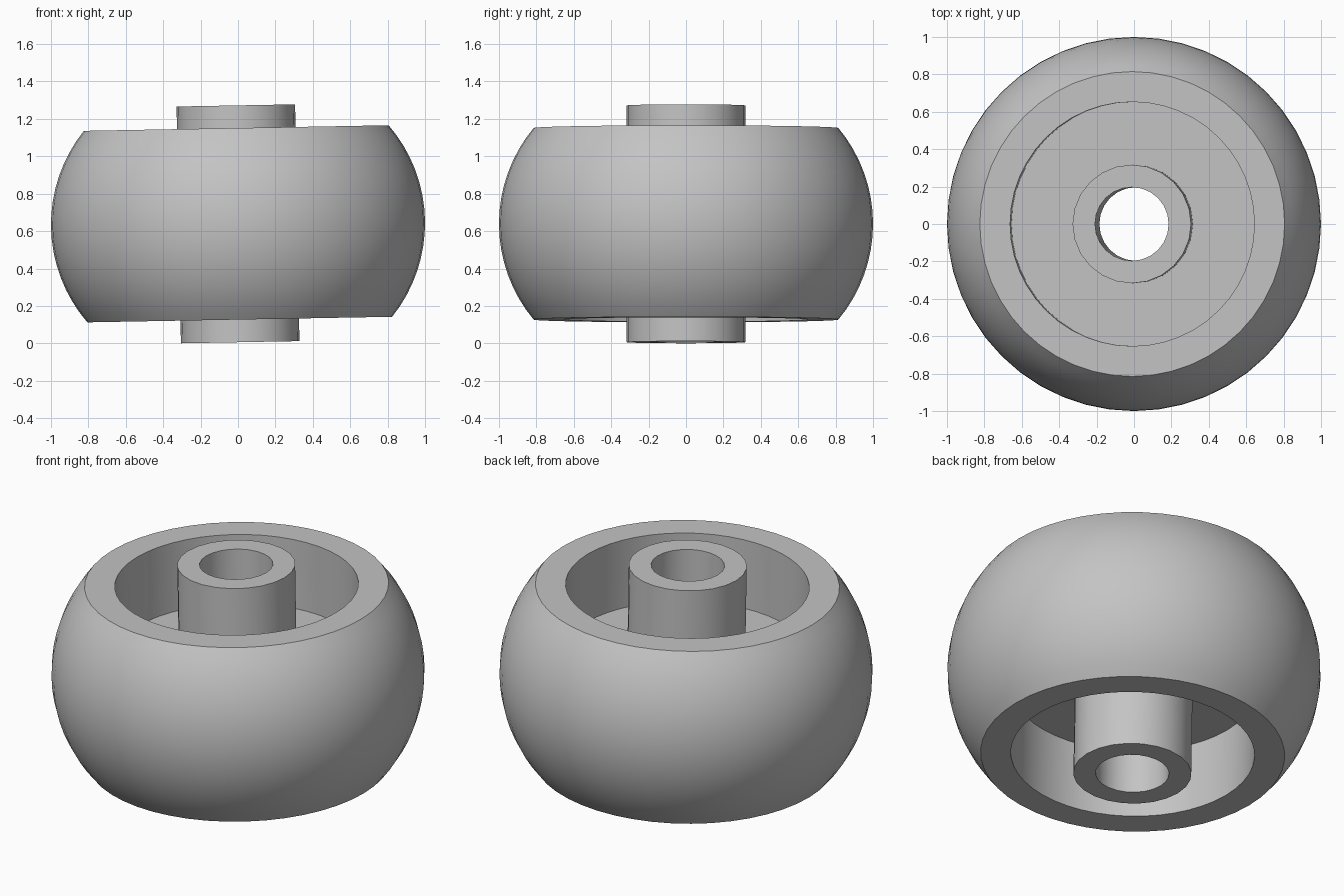
import bpy, bmesh, math

cube = bpy.data.objects.get("Cube")
if cube:
    bpy.data.objects.remove(cube, do_unlink=True)

CENTRE_Z = 0.639
TILT = math.radians(-1.05)   # the whole roller leans very slightly

grey = bpy.data.materials.new("plain grey")
grey.use_nodes = True
colour = (0.55, 0.55, 0.55, 1)
grey.diffuse_color = colour
grey.node_tree.nodes["Principled BSDF"].inputs["Base Color"].default_value = colour


def lathe(name, profile, sides):
    """Turn a closed (radius, height) profile around the axle."""
    bm = bmesh.new()
    verts = [bm.verts.new((r, 0, z)) for r, z in profile]
    edges = [bm.edges.new((v, verts[i - 1])) for i, v in enumerate(verts)]
    bmesh.ops.spin(bm, geom=verts + edges, cent=(0, 0, 0), axis=(0, 0, 1),
                   angle=math.tau, steps=sides, use_merge=True)
    bmesh.ops.remove_doubles(bm, verts=bm.verts, dist=1e-4)
    bmesh.ops.recalc_face_normals(bm, faces=bm.faces)
    mesh = bpy.data.meshes.new(name)
    bm.to_mesh(mesh)
    bm.free()
    obj = bpy.data.objects.new(name, mesh)
    bpy.context.collection.objects.link(obj)
    mesh.materials.append(grey)
    obj.location.z = CENTRE_Z
    obj.rotation_euler.y = TILT
    bpy.ops.object.select_all(action="DESELECT")
    obj.select_set(True)
    bpy.context.view_layer.objects.active = obj
    bpy.ops.object.shade_smooth_by_angle(angle=math.radians(30))
    return obj


# Wheel: barrel-shaped tread, recessed on both sides down to a central web
HALF_WIDTH, RIM_R, INNER_R, WEB_HALF = 0.512, 0.815, 0.653, 0.107
bulge = 1 - RIM_R
arc_r = (bulge ** 2 + HALF_WIDTH ** 2) / (2 * bulge)
arc_end = math.asin(HALF_WIDTH / arc_r)
STEPS = 16
tread = []
for i in range(STEPS + 1):
    a = arc_end * (2 * i / STEPS - 1)
    tread.append((1 - arc_r + arc_r * math.cos(a), arc_r * math.sin(a)))
recess = [(INNER_R, HALF_WIDTH), (INNER_R, WEB_HALF), (0.26, WEB_HALF)]
lower_recess = [(r, -z) for r, z in reversed(recess)]
lathe("wheel", tread + recess + lower_recess, 48)

# Hub: tube through the web, standing proud at both ends
HUB_R, BORE_R, HUB_HALF = 0.317, 0.197, 0.633
lathe("hub", [(HUB_R, -HUB_HALF), (HUB_R, HUB_HALF),
              (BORE_R, HUB_HALF), (BORE_R, -HUB_HALF)], 24)
